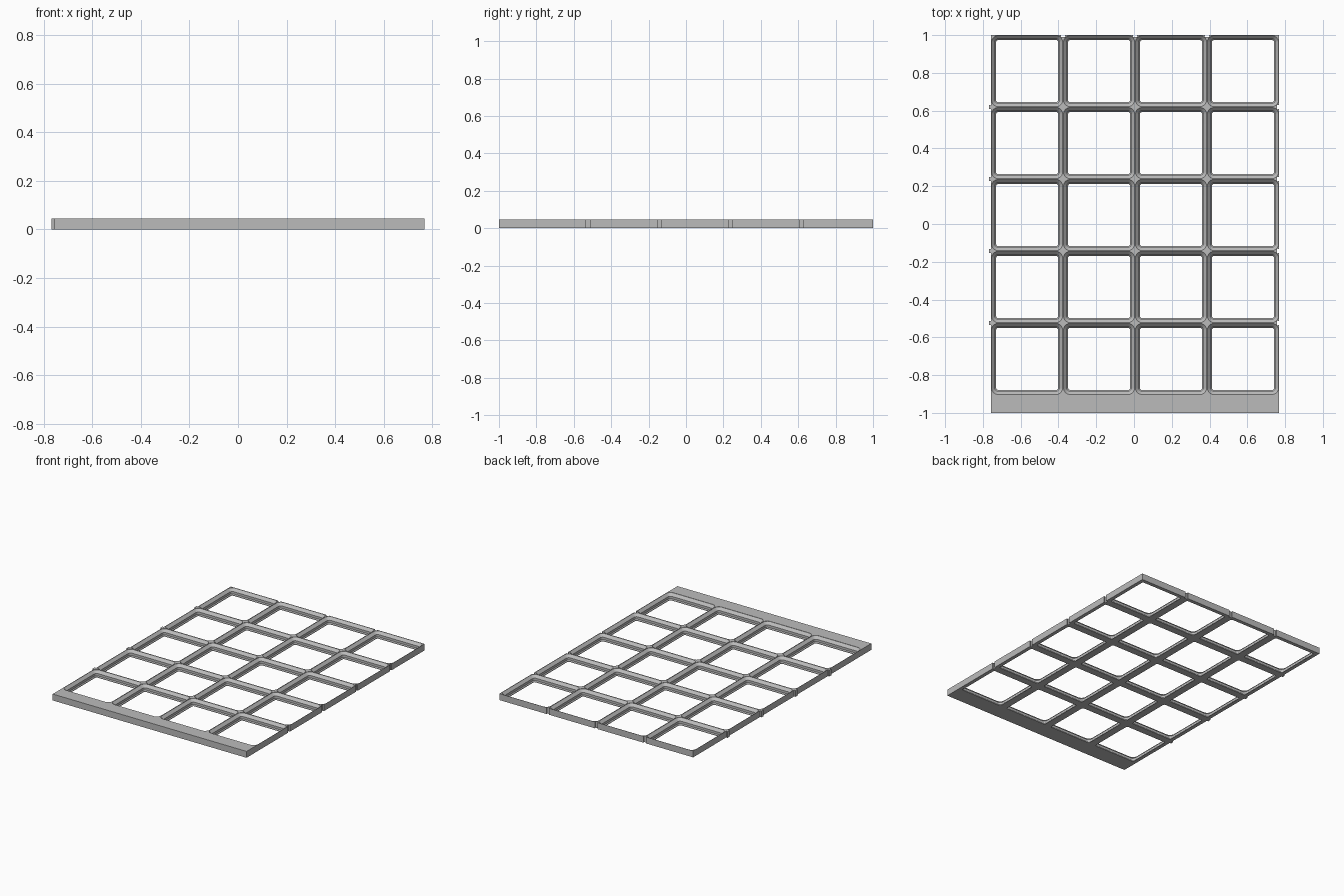
import bpy, bmesh, math
from mathutils import Vector

if "Cube" in bpy.data.objects:
    bpy.data.objects.remove(bpy.data.objects["Cube"], do_unlink=True)

PITCH, COLS, ROWS = 0.381, 4, 5
HEIGHT, TAB = 0.0455, 0.011
X0, X1 = -COLS * PITCH / 2 + TAB / 2, COLS * PITCH / 2 + TAB / 2
Y0, Y1 = -1.0, 1.0
GRID_Y = Y1 - ROWS * PITCH

grey = bpy.data.materials.new("plain grey")
grey.use_nodes = True
grey.diffuse_color = (0.5, 0.5, 0.5, 1)
grey.node_tree.nodes["Principled BSDF"].inputs["Base Color"].default_value = (0.5, 0.5, 0.5, 1)


def make_object(name, bm):
    bmesh.ops.recalc_face_normals(bm, faces=bm.faces)
    mesh = bpy.data.meshes.new(name)
    bm.to_mesh(mesh)
    bm.free()
    mesh.materials.append(grey)
    obj = bpy.data.objects.new(name, mesh)
    bpy.context.collection.objects.link(obj)
    return obj


def dovetail(centre, along, out, mouth, tip):
    """Four points of a joint, widening from the edge to its far end."""
    c, a, o = Vector(centre), Vector(along), Vector(out) * TAB
    return [c - a * mouth, c - a * tip + o, c + a * tip + o, c + a * mouth]


# Outline: sockets on the +x and back edges, tabs on the -x edge
rows = [GRID_Y + PITCH * i for i in range(1, ROWS)]
cols = [X0 + PITCH * i for i in range(1, COLS)]
outline = [Vector((X0, Y0)), Vector((X1, Y0))]
for y in rows:
    outline += dovetail((X1, y), (0, 1), (-1, 0), 0.010, 0.0125)
outline.append(Vector((X1, Y1)))
for x in reversed(cols):
    outline += dovetail((x, Y1), (-1, 0), (0, -1), 0.010, 0.0125)
outline.append(Vector((X0, Y1)))
for y in reversed(rows):
    outline += dovetail((X0, y), (0, -1), (-1, 0), 0.009, 0.0115)

bm = bmesh.new()
face = bm.faces.new([bm.verts.new((p.x, p.y, 0)) for p in outline])
wall = bmesh.ops.extrude_face_region(bm, geom=[face])["geom"]
bmesh.ops.translate(bm, vec=(0, 0, HEIGHT),
                    verts=[v for v in wall if isinstance(v, bmesh.types.BMVert)])
plate = make_object("grid_baseplate", bm)


def rounded_loop(bm, cx, cy, z, inset):
    """Rounded square whose corner arcs keep one shared centre."""
    radius = 0.038 - inset
    reach = PITCH / 2 - 0.038
    steps = 8
    loop = []
    for corner in range(4):
        mid = math.pi / 4 + corner * math.pi / 2
        sx, sy = math.copysign(1, math.cos(mid)), math.copysign(1, math.sin(mid))
        for s in range(steps + 1):
            a = (corner + s / steps) * math.pi / 2
            loop.append(bm.verts.new((cx + sx * reach + radius * math.cos(a),
                                      cy + sy * reach + radius * math.sin(a), z)))
    return loop


# Stepped pockets: lower chamfer, upright wall, upper chamfer
profile = [(-0.01, 0.0262), (0.0035, 0.0262), (0.0098, 0.0199),
           (0.0261, 0.0199), (HEIGHT - 0.0015, 0.002), (HEIGHT + 0.01, 0.002)]
bm = bmesh.new()
for i in range(COLS):
    for j in range(ROWS):
        cx, cy = X0 + PITCH * (i + 0.5), GRID_Y + PITCH * (j + 0.5)
        loops = [rounded_loop(bm, cx, cy, z, inset) for z, inset in profile]
        bm.faces.new(loops[0])
        bm.faces.new(loops[-1])
        for low, high in zip(loops, loops[1:]):
            for k in range(len(low)):
                n = (k + 1) % len(low)
                bm.faces.new((low[k], low[n], high[n], high[k]))
cutter = make_object("pocket_cutter", bm)
cutter.hide_render = True

# Cut the pockets and bake the result
cut = plate.modifiers.new("pockets", 'BOOLEAN')
cut.operation, cut.solver, cut.object = 'DIFFERENCE', 'EXACT', cutter
graph = bpy.context.evaluated_depsgraph_get()
baked = bpy.data.meshes.new_from_object(plate.evaluated_get(graph))
plate.modifiers.clear()
plate.data = baked
bpy.data.objects.remove(cutter, do_unlink=True)

bpy.ops.object.select_all(action='DESELECT')
plate.select_set(True)
bpy.context.view_layer.objects.active = plate
bpy.ops.object.shade_smooth_by_angle(angle=math.radians(25))
